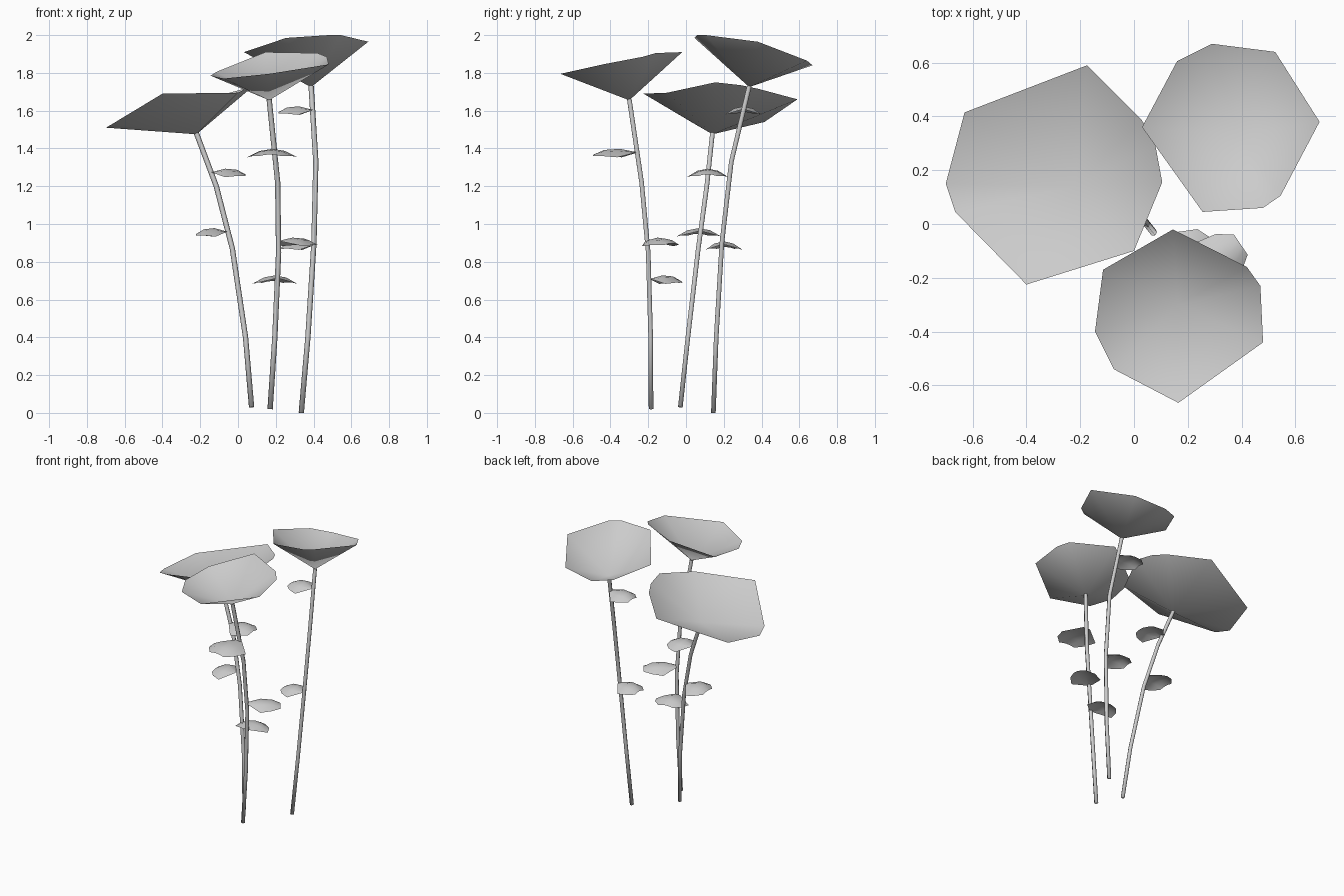
import bpy, math
from mathutils import Vector


def add_mesh(name, verts, faces):
    me = bpy.data.meshes.new(name)
    me.from_pydata(verts, [], faces)
    me.update()
    for p in me.polygons:
        p.use_smooth = True
    ob = bpy.data.objects.new(name, me)
    bpy.context.collection.objects.link(ob)
    return ob


def stem(name, path, r=0.014, n=6):
    # six-sided tube swept along the path
    pts = [Vector(p) for p in path]
    verts, faces = [], []
    for i, p in enumerate(pts):
        d = (pts[min(i + 1, len(pts) - 1)] - pts[max(i - 1, 0)]).normalized()
        u = Vector((0, 1, 0)).cross(d).normalized()
        v = d.cross(u)
        for k in range(n):
            a = 2 * math.pi * k / n
            verts.append(p + r * (math.cos(a) * u + math.sin(a) * v))
    for i in range(len(pts) - 1):
        for k in range(n):
            a, b = i * n + k, i * n + (k + 1) % n
            faces.append((a, b, b + n, a + n))
    faces.append(tuple(range(n))[::-1])
    add_mesh(name, verts, faces)


def flower(name, apex, rim):
    # shallow open funnel: a fan from the stem tip to the tilted rim
    n = len(rim)
    add_mesh(name, [apex] + rim, [(0, 1 + i, 1 + (i + 1) % n) for i in range(n)])


def leaf(name, root, angle, length, width):
    # drooping leaf: rows along its length, arched across its width
    a = math.radians(angle)
    d = Vector((math.cos(a), math.sin(a), 0))
    s = Vector((-d.y, d.x, 0))
    rows = [(0, 0.2, 0), (0.4, 1, 0.018), (0.75, 0.85, 0.012), (1, 0.45, -0.012)]
    across = (-1, -0.5, 0, 0.5, 1)
    verts, faces = [], []
    for t, w, z in rows:
        for v in across:
            verts.append(Vector(root) + d * t * length + s * v * w * width / 2
                         + Vector((0, 0, z - 0.045 * (v * w) ** 2)))
    m = len(across)
    for i in range(len(rows) - 1):
        for k in range(m - 1):
            q = i * m + k
            faces.append((q, q + m, q + m + 1, q + 1))
    add_mesh(name, verts, faces)


# Stems
stem("left_stem", [(0.072, -0.03, 0.03), (0.04, 0.01, 0.4), (-0.03, 0.065, 0.87),
                   (-0.115, 0.11, 1.2), (-0.22, 0.14, 1.48)])
stem("front_stem", [(0.17, -0.185, 0.02), (0.195, -0.187, 0.4), (0.215, -0.2, 0.85),
                    (0.21, -0.235, 1.22), (0.165, -0.3, 1.66)])
stem("right_stem", [(0.335, 0.145, 0.0), (0.37, 0.16, 0.4), (0.402, 0.19, 0.9),
                    (0.412, 0.24, 1.33), (0.387, 0.335, 1.73)])

# Flower heads
flower("left_flower", (-0.22, 0.14, 1.475),
       [(0.105, 0.155, 1.75), (0.08, 0.29, 1.735), (0.03, 0.385, 1.715),
        (-0.175, 0.59, 1.66), (-0.63, 0.415, 1.54), (-0.70, 0.15, 1.51),
        (-0.665, 0.045, 1.53), (-0.40, -0.225, 1.69), (0.0, -0.10, 1.695)])
flower("front_flower", (0.165, -0.3, 1.655),
       [(0.145, -0.02, 1.91), (-0.115, -0.17, 1.805), (-0.145, -0.40, 1.785),
        (-0.075, -0.54, 1.77), (0.165, -0.665, 1.795), (0.48, -0.44, 1.845),
        (0.47, -0.23, 1.885), (0.42, -0.16, 1.905)])
flower("right_flower", (0.387, 0.335, 1.725),
       [(0.29, 0.67, 1.84), (0.16, 0.605, 1.86), (0.03, 0.36, 1.91),
        (0.255, 0.045, 1.985), (0.48, 0.06, 2.0), (0.545, 0.105, 2.0),
        (0.69, 0.38, 1.965), (0.525, 0.64, 1.865)])

# Leaves: root, direction in degrees, length, width
for name, root, ang, ln, wd in [
        ("left_upper_leaf", (-0.14, 0.115, 1.275), 0, 0.18, 0.22),
        ("left_lower_leaf", (-0.06, 0.07, 0.96), 182, 0.16, 0.24),
        ("front_upper_leaf", (0.19, -0.26, 1.38), 265, 0.23, 0.27),
        ("front_middle_leaf", (0.215, -0.2, 0.91), 34, 0.22, 0.2),
        ("front_lower_leaf", (0.205, -0.19, 0.71), 98, 0.165, 0.24),
        ("right_upper_leaf", (0.395, 0.30, 1.605), 177, 0.18, 0.2),
        ("right_lower_leaf", (0.40, 0.195, 0.89), 175, 0.17, 0.2)]:
    leaf(name, root, ang, ln, wd)
